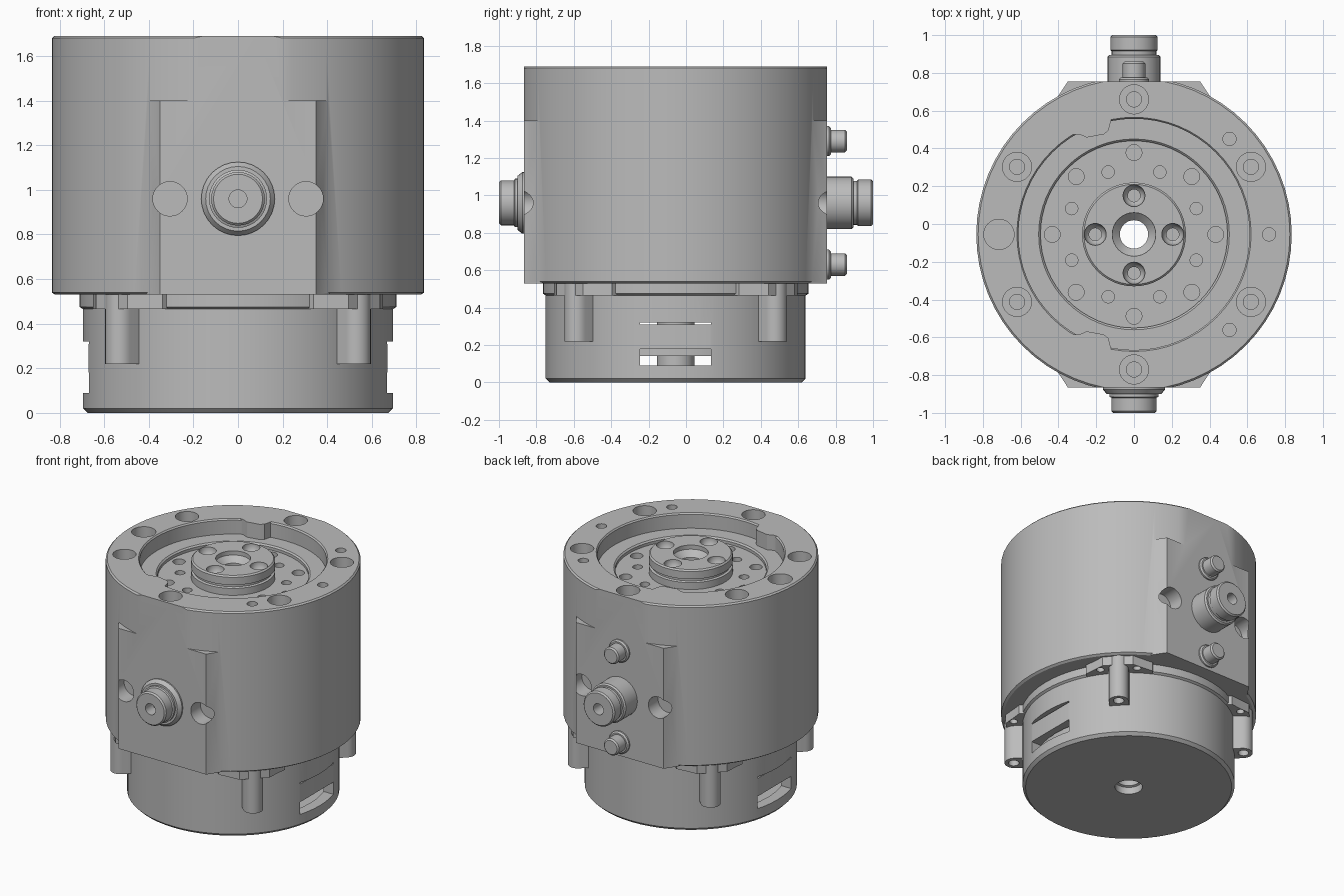
import bpy, bmesh
from math import pi, cos, sin, radians
from mathutils import Matrix, Vector

if "Cube" in bpy.data.objects:
    bpy.data.objects.remove(bpy.data.objects["Cube"])

CENTRE = Matrix.Translation((0, -0.055, 0))   # main axis of the unit
I = Matrix.Identity(4)

metal = bpy.data.materials.new("grey metal")
metal.use_nodes = True
metal.diffuse_color = (0.5, 0.5, 0.5, 1)
metal.node_tree.nodes["Principled BSDF"].inputs["Base Color"].default_value = (0.5, 0.5, 0.5, 1)


def lathe(bm, profile, m=I, segs=32):
    """Turn (radius, height) points around z and cap both ends."""
    rings = [[bm.verts.new(m @ Vector((r * cos(2 * pi * i / segs), r * sin(2 * pi * i / segs), z)))
              for i in range(segs)] for r, z in profile]
    for a, b in zip(rings, rings[1:]):
        for i in range(segs):
            j = (i + 1) % segs
            bm.faces.new((a[i], a[j], b[j], b[i]))
    bm.faces.new(rings[0][::-1])
    bm.faces.new(rings[-1])


def prism(bm, pts, z0, z1, m=I):
    """Extrude a flat outline from z0 to z1."""
    low, high = ([bm.verts.new(m @ Vector((x, y, z))) for x, y in pts] for z in (z0, z1))
    n = len(pts)
    for i in range(n):
        j = (i + 1) % n
        bm.faces.new((low[i], low[j], high[j], high[i]))
    bm.faces.new(low[::-1])
    bm.faces.new(high)


def box(bm, x0, x1, y0, y1, z0, z1):
    prism(bm, [(x0, y0), (x1, y0), (x1, y1), (x0, y1)], z0, z1)


def polar(r, deg):
    return Matrix.Translation((r * cos(radians(deg)), r * sin(radians(deg)), 0))


def turn(deg):
    return Matrix.Rotation(radians(deg), 4, 'Z')


def outward(s, x, z):
    """Axis pointing along s*y, through (x, z)."""
    return Matrix.Translation((x, 0, z)) @ Matrix.Rotation(-s * pi / 2, 4, 'X')


def finish(name, bm):
    bmesh.ops.recalc_face_normals(bm, faces=bm.faces)
    me = bpy.data.meshes.new(name)
    bm.transform(CENTRE)
    bm.to_mesh(me)
    bm.free()
    me.materials.append(metal)
    ob = bpy.data.objects.new(name, me)
    bpy.context.collection.objects.link(ob)
    return ob


def combine(ob, bm, op='DIFFERENCE'):
    """Boolean a helper solid into ob, then drop the helper."""
    tool = finish("cutter", bm)
    tool.hide_render = True
    mod = ob.modifiers.new("cut", 'BOOLEAN')
    mod.operation, mod.object, mod.solver = op, tool, 'EXACT'
    bpy.context.view_layer.objects.active = ob
    bpy.ops.object.modifier_apply(modifier=mod.name)
    bpy.data.objects.remove(tool)


def bore():
    bm = bmesh.new()
    lathe(bm, [(.09, -.1), (.09, .05), (.075, .055), (.075, 1.62), (.115, 1.66), (.115, 1.8)])
    return bm


parts = []

# Main body with stepped top recess
bm = bmesh.new()
lathe(bm, [(.82, .53), (.835, .54), (.835, 1.68), (.825, 1.69), (.62, 1.69), (.612, 1.68), (.612, 1.58),
           (.505, 1.58), (.495, 1.57), (.495, 1.55), (.285, 1.55)], segs=64)
body = finish("main_body", bm)
parts.append(body)

# Front and back mounting pads, and the inward bumps of the recess wall
bm = bmesh.new()
for a in (0, 180):
    prism(bm, [(-.41, .5), (-.41, .72), (-.337, .83), (.337, .83), (.41, .72), (.41, .5)], .53, 1.4, turn(a))
for s in (1, -1):
    prism(bm, [(-.11, .65), (-.12, .61), (-.135, .55), (-.16, .53), (-.25, .513), (-.29, .53),
               (-.33, .53), (-.34, .56)], 1.56, 1.69, Matrix.Scale(s, 4, (0, 1, 0)))
combine(body, bm, 'UNION')
bm = bmesh.new()
for s in (1, -1):
    lo, hi = sorted((s * .81, s * 1.2))
    box(bm, -1, 1, lo, hi, .4, 1.8)
combine(body, bm)

# Holes in the pads, rim and recess floor
bm = bmesh.new()
for s in (1, -1):
    for x in (-.305, .305):
        lathe(bm, [(.077, .70), (.077, .9)], outward(s, x, .96))
for k in range(6):
    lathe(bm, [(.04, 1.5), (.04, 1.61), (.077, 1.61), (.077, 1.8)], polar(.715, 30 + 60 * k))
lathe(bm, [(.08, 1.61), (.08, 1.8)], polar(.715, 180))
for a in (-45, 0, 45):
    lathe(bm, [(.035, 1.58), (.035, 1.8)], polar(.715, a), 20)
for k in range(8):
    lathe(bm, [(.042, 1.48), (.042, 1.6)], polar(.433, 45 * k), 20)
    lathe(bm, [(.033, 1.48), (.033, 1.6)], polar(.357, 22.5 + 45 * k), 20)
combine(body, bm)
combine(body, bore())

# Output hub
bm = bmesh.new()
lathe(bm, [(.275, 1.52), (.275, 1.60), (.26, 1.605), (.26, 1.62), (.275, 1.625), (.275, 1.68), (.265, 1.69)],
      segs=48)
hub = finish("output_hub", bm)
bm = bmesh.new()
for k in range(4):
    lathe(bm, [(.033, 1.56), (.033, 1.63), (.045, 1.64), (.058, 1.67), (.058, 1.8)], polar(.205, 90 * k), 24)
combine(hub, bm)
combine(hub, bore())
parts.append(hub)

# Lower housing: hollow, with windowed flats on both sides
bm = bmesh.new()
lathe(bm, [(.675, 0), (.695, .02), (.695, .53)], segs=64)
housing = finish("lower_housing", bm)
bm = bmesh.new()
lathe(bm, [(.62, .07), (.62, .33)], segs=48)
combine(housing, bm)
bm = bmesh.new()
box(bm, -.9, -.67, -.19, .19, .09, .32)
box(bm, .67, .9, -.19, .19, .09, .32)
combine(housing, bm)
for z0, z1 in ((.09, .18), (.31, .32)):
    bm = bmesh.new()
    box(bm, -1, 1, -.19, .19, z0, z1)
    combine(housing, bm)
combine(housing, bore())
parts.append(housing)

# Inner rotor seen through the windows
bm = bmesh.new()
lathe(bm, [(.1, .06), (.1, .14), (.6, .14), (.6, .31), (.1, .31), (.1, .335)], segs=48)
rotor = finish("inner_rotor", bm)
combine(rotor, bore())
parts.append(rotor)

# Flange between body and housing
bm = bmesh.new()
lathe(bm, [(.695, .465), (.71, .475), (.71, .535)], segs=64)
flange = finish("flange_ring", bm)
combine(flange, bore())
parts.append(flange)

# Four screw lugs with flange tabs
arc = [(.75 + .065 * cos(radians(t)), .065 * sin(radians(t))) for t in range(-90, 91, 15)]
for k in range(4):
    m = turn(45 + 90 * k)
    bm = bmesh.new()
    prism(bm, [(.64, -.065)] + arc + [(.64, .065)], .22, .535, m)
    lug = finish(f"screw_lug_{k + 1}", bm)
    bm = bmesh.new()
    lathe(bm, [(.035, .1), (.035, .27)], m @ Matrix.Translation((.755, 0, 0)), 20)
    combine(lug, bm)
    bm = bmesh.new()
    prism(bm, [(.62, -.22), (.7, -.22), (.74, -.17), (.8, -.1), (.8, .1), (.74, .17), (.7, .22), (.62, .22)],
          .465, .535, m)
    tab = finish(f"flange_tab_{k + 1}", bm)
    bm = bmesh.new()
    for v in (-.12, .12):
        lathe(bm, [(.026, .4), (.026, .51)], m @ Matrix.Translation((.745, v, 0)), 16)
    combine(tab, bm)
    parts += [lug, tab]

# Connectors and pins on the pads
for name, s, z, profile in (
    ("front_connector", -1, .96, [(.165, .78), (.165, .82), (.145, .845), (.13, .845), (.13, .86), (.12, .865),
                                  (.12, .935), (.11, .945), (.04, .945), (.04, .86)]),
    ("back_connector", 1, .96, [(.14, .78), (.14, .94), (.13, .95), (.118, .95), (.118, .97), (.125, .975),
                                (.125, 1.045), (.115, 1.055), (.04, 1.055), (.04, .96)]),
    ("upper_pin", 1, 1.29, [(.08, .78), (.08, .82), (.07, .83), (.06, .83), (.06, .905), (.05, .915)]),
    ("lower_pin", 1, .63, [(.08, .78), (.08, .82), (.07, .83), (.06, .83), (.06, .905), (.05, .915)]),
):
    bm = bmesh.new()
    lathe(bm, profile, outward(s, 0, z))
    parts.append(finish(name, bm))

# Smooth shading with sharp edges kept
for ob in parts:
    bpy.ops.object.select_all(action='DESELECT')
    ob.select_set(True)
    bpy.context.view_layer.objects.active = ob
    bpy.ops.object.shade_smooth_by_angle(angle=radians(30))
